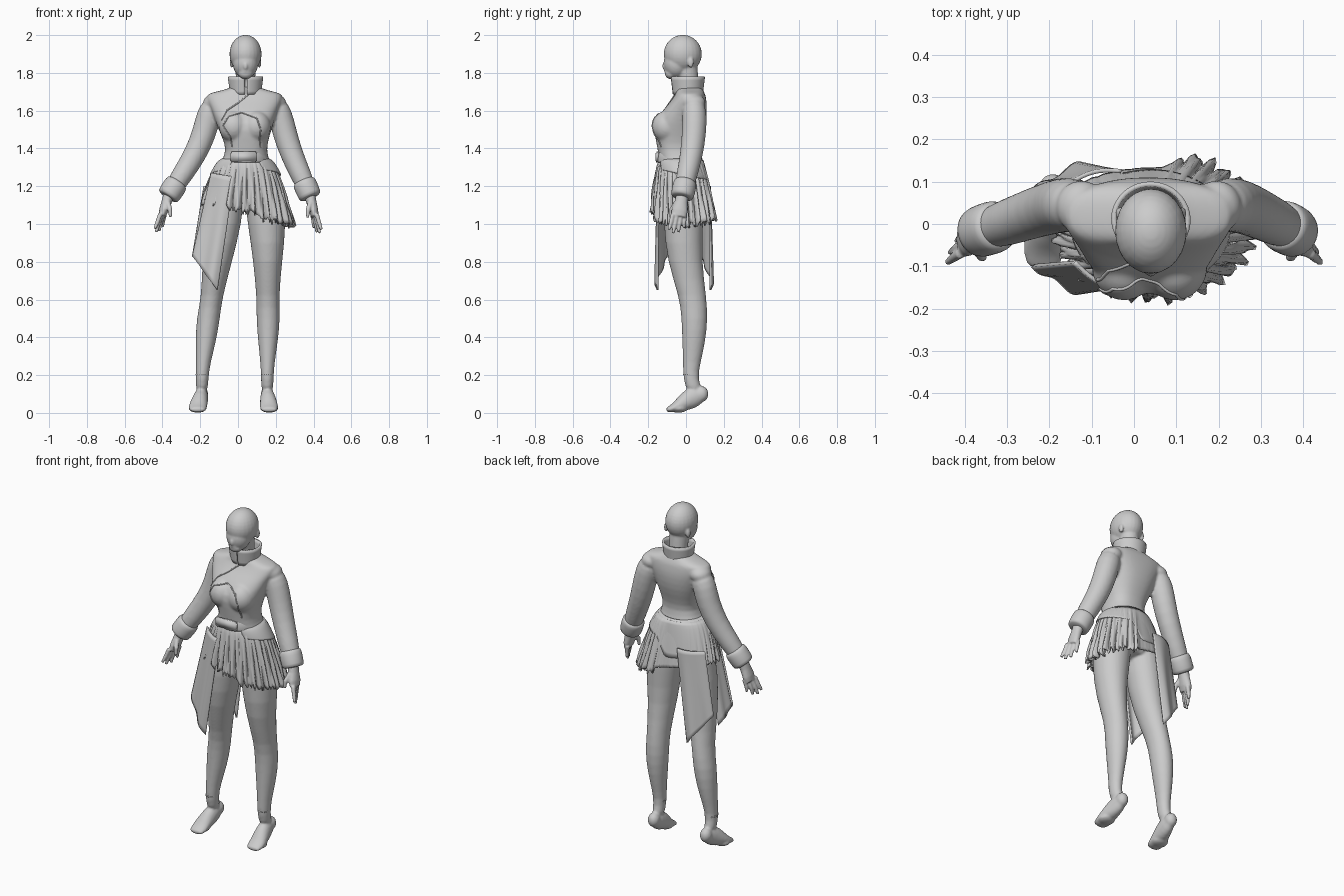
import bpy, bmesh, math, random
from mathutils import Vector, Matrix
from mathutils.bvhtree import BVHTree

random.seed(4)
cube = bpy.data.objects.get("Cube")
if cube:
    bpy.data.objects.remove(cube)

grey = bpy.data.materials.new("plain grey")
grey.use_nodes = True
grey.diffuse_color = (0.6, 0.6, 0.6, 1)
grey.node_tree.nodes["Principled BSDF"].inputs["Base Color"].default_value = (0.6, 0.6, 0.6, 1)


def finish(name, bm, voxel=0, thick=0, subsurf=0, smooth=4):
    """Turn a bmesh into a named object with its modifiers."""
    bmesh.ops.recalc_face_normals(bm, faces=bm.faces)
    for f in bm.faces:
        f.smooth = True
    me = bpy.data.meshes.new(name)
    bm.to_mesh(me)
    bm.free()
    me.materials.append(grey)
    ob = bpy.data.objects.new(name, me)
    bpy.context.collection.objects.link(ob)
    if thick:
        m = ob.modifiers.new("Thickness", 'SOLIDIFY')
        m.thickness, m.offset = thick, 0
    if subsurf:
        ob.modifiers.new("Subdivision", 'SUBSURF').levels = subsurf
    if voxel:
        m = ob.modifiers.new("Union", 'REMESH')
        m.mode, m.voxel_size, m.use_smooth_shade = 'VOXEL', voxel, True
        m = ob.modifiers.new("Soften", 'SMOOTH')
        m.factor, m.iterations = 0.5, smooth
    return ob


def loft(bm, rings, follow=False, sides=20, power=1):
    """Skin rings (x, y, z, rx, ry), level or square to their path; power < 1 squares them."""
    pts = [Vector(r[:3]) for r in rings]
    loops = []
    for i, (x, y, z, rx, ry) in enumerate(rings):
        u, v = Vector((1, 0, 0)), Vector((0, 1, 0))
        if follow:
            t = (pts[min(i + 1, len(pts) - 1)] - pts[max(i - 1, 0)]).normalized()
            side = Vector((1, 0, 0)) if abs(t.y) > 0.7 else Vector((0, 1, 0))
            u = side.cross(t).normalized()
            v = t.cross(u)
            if abs(t.y) > 0.7:
                u, v = v, u
        loop = []
        for k in range(sides):
            c, s = math.cos(math.tau * k / sides), math.sin(math.tau * k / sides)
            c, s = math.copysign(abs(c) ** power, c), math.copysign(abs(s) ** power, s)
            loop.append(bm.verts.new(pts[i] + u * rx * c + v * ry * s))
        loops.append(loop)
    for a, b in zip(loops, loops[1:]):
        for k in range(sides):
            n = (k + 1) % sides
            bm.faces.new((a[k], a[n], b[n], b[k]))
    bm.faces.new(loops[0])
    bm.faces.new(loops[-1])


def ball(bm, centre, radii):
    mat = Matrix.Translation(centre) @ Matrix.Diagonal((*radii, 1))
    bmesh.ops.create_uvsphere(bm, u_segments=24, v_segments=16, radius=1, matrix=mat)


def sheet(bm, nu, nv, func, wrap=False):
    """Grid surface from func(u, v)."""
    g = [[bm.verts.new(func(i / nu, j / nv)) for j in range(nv + 1)]
         for i in range(nu if wrap else nu + 1)]
    for i in range(nu):
        a, b = g[i], g[(i + 1) % len(g)]
        for j in range(nv):
            bm.faces.new((a[j], b[j], b[j + 1], a[j + 1]))


def back_smoothness(c, s):
    """1 across the back right of the hips, 0 at the front and left."""
    return max(s, 0) ** .5 * min(max(1.2 - 3 * c, 0), 1)


# Head, face, ears and neck
bm = bmesh.new()
ball(bm, (.04, -.017, 1.9), (.085, .101, .101))
ball(bm, (.04, -.05, 1.85), (.067, .068, .08))
ball(bm, (.04, -.08, 1.797), (.038, .032, .03))
ball(bm, (.04, -.113, 1.836), (.011, .013, .022))
ball(bm, (.04, -.106, 1.808), (.02, .009, .008))
for s in (-1, 1):
    ball(bm, (.04 + s * .073, .025, 1.855), (.011, .016, .028))
loft(bm, [(.04, .025, 1.65, .058, .055), (.04, .015, 1.75, .05, .052), (.04, 0, 1.84, .055, .06)])
finish("head", bm, voxel=.006, smooth=3)

# Jacket: torso, bust and sleeves
SLEEVES = {
    "right": [(-.125, .04, 1.642), (-.155, .046, 1.58), (-.178, .043, 1.48),
              (-.225, .03, 1.37), (-.295, .005, 1.26), (-.355, -.015, 1.17)],
    "left": [(.195, .04, 1.642), (.223, .046, 1.58), (.248, .043, 1.48),
             (.283, .03, 1.37), (.333, .005, 1.26), (.372, -.015, 1.17)],
}
bm = bmesh.new()
loft(bm, [(.035, -.02, 1.25, .16, .115), (.04, -.03, 1.33, .13, .11), (.045, -.045, 1.39, .104, .105),
          (.04, -.042, 1.46, .125, .121), (.036, -.036, 1.53, .152, .14), (.035, -.002, 1.61, .178, .115),
          (.035, .014, 1.65, .2, .095), (.035, .022, 1.683, .202, .082), (.036, .022, 1.695, .18, .075),
          (.038, .018, 1.715, .09, .07), (.04, .015, 1.73, .07, .065)], sides=28, power=.82)
for s in (-1, 1):
    ball(bm, (.037 + s * .06, -.1, 1.515), (.078, .082, .085))
for path in SLEEVES.values():
    widths = (.06, .066, .065, .061, .056, .05)
    loft(bm, [(*p, w, w) for p, w in zip(path, widths)], follow=True)
    ball(bm, path[0], (.06, .064, .046))
jacket = finish("jacket", bm, voxel=.008, subsurf=1, smooth=4)

# Stand-up collar with a narrow gap at the throat
bm = bmesh.new()


def collar_point(u, v):
    a = -math.pi / 2 + .1 + u * (math.tau - .15)
    r = .076 + .012 * v
    return (.04 + r * math.cos(a), .008 + .95 * r * math.sin(a) + .006 * u, 1.685 + .095 * v)


sheet(bm, 40, 5, collar_point)
finish("collar", bm, thick=.012)

# Raised jacket trims laid on the chest
bpy.context.view_layer.update()
tree = BVHTree.FromObject(jacket, bpy.context.evaluated_depsgraph_get())


def trim(name, line):
    cu = bpy.data.curves.new(name, 'CURVE')
    cu.dimensions, cu.bevel_depth = '3D', .004
    pts = []
    for (x0, z0), (x1, z1) in zip(line, line[1:]):
        for k in range(8):
            x, z = x0 + (x1 - x0) * k / 8, z0 + (z1 - z0) * k / 8
            hit = tree.ray_cast(Vector((x, -1, z)), Vector((0, 1, 0)))[0]
            if hit:
                pts.append(hit)
    sp = cu.splines.new('POLY')
    sp.points.add(len(pts) - 1)
    for p, co in zip(sp.points, pts):
        p.co = (*co, 1)
    cu.materials.append(grey)
    bpy.context.collection.objects.link(bpy.data.objects.new(name, cu))


trim("jacket_flap_edge", [(.06, 1.69), (.0, 1.64), (-.06, 1.6), (-.09, 1.54)])
trim("bodice_upper_edge", [(-.08, 1.52), (-.05, 1.57), (.02, 1.59), (.1, 1.56), (.12, 1.5)])
trim("bodice_right_seam", [(-.08, 1.52), (-.04, 1.46), (-.03, 1.4)])
trim("bodice_left_seam", [(.12, 1.5), (.115, 1.45), (.12, 1.4)])

# Belt and buckle
bm = bmesh.new()
loft(bm, [(.045, -.045, 1.325, .115, .112), (.045, -.045, 1.335, .118, .115),
          (.045, -.045, 1.375, .11, .11), (.045, -.045, 1.385, .104, .104)], sides=40)
finish("belt", bm)
bm = bmesh.new()
bmesh.ops.create_cube(bm, size=1, matrix=Matrix.Translation((.03, -.152, 1.355)) @ Matrix.Diagonal((.14, .02, .055, 1)))
bmesh.ops.bevel(bm, geom=bm.edges[:], offset=.006, segments=2, affect='EDGES')
finish("buckle", bm)

# Pelvis, legs and feet standing on raised heels
LEGS = {
    "right": [(-.055, -.01, 1.2, .1, .11), (-.08, -.015, 1, .1, .106), (-.11, -.008, .8, .079, .092),
              (-.139, .037, .61, .056, .072), (-.158, .046, .5, .063, .07), (-.17, .042, .38, .055, .062),
              (-.185, .03, .26, .038, .046), (-.19, .023, .18, .033, .038), (-.192, .05, .1, .032, .044)],
    "left": [(.13, -.01, 1.2, .11, .11), (.155, -.015, 1, .103, .106), (.157, -.008, .8, .077, .092),
             (.158, .037, .61, .059, .072), (.16, .046, .5, .064, .07), (.159, .042, .38, .053, .062),
             (.156, .03, .26, .037, .046), (.155, .023, .18, .033, .038), (.155, .05, .1, .032, .044)],
}
bm = bmesh.new()
loft(bm, [(.04, -.03, 1.36, .11, .1), (.035, -.015, 1.27, .16, .115),
          (.035, -.005, 1.17, .18, .118), (.035, -.005, 1.06, .13, .09)])
for side, toe in (("right", -.022), ("left", .01)):
    loft(bm, LEGS[side])
    x = LEGS[side][-1][0]
    ball(bm, (x, .082, .1), (.034, .037, .042))
    loft(bm, [(x, .1, .1, .028, .028), (x, .05, .09, .037, .058), (x + toe * .5, 0, .062, .044, .052),
              (x + toe, -.05, .031, .05, .029), (x + toe, -.085, .019, .046, .018),
              (x + toe, -.106, .015, .036, .011)], follow=True)
    ball(bm, (x + toe, -.04, .024), (.048, .05, .023))
finish("legs", bm, voxel=.007, subsurf=1, smooth=3)

# Ankle bands, cuffs and hands
for side, s in (("right", -1), ("left", 1)):
    bm = bmesh.new()
    x = LEGS[side][-2][0]
    loft(bm, [(x, .026, z, .034, .041) for z in (.2, .206)])
    finish(side + "_ankle_band", bm)

    a, b = (Vector(p) for p in SLEEVES[side][-2:])
    d = (b - a).normalized()
    bm = bmesh.new()
    loft(bm, [(*(b + d * k), r, r) for k, r in
              ((-.068, .045), (-.06, .06), (-.04, .064), (.02, .062), (.034, .058), (.034, .035))], follow=True)
    finish(side + "_cuff", bm, subsurf=1)

    bm = bmesh.new()
    w = b + d * .02
    drop = Vector((s * .29 - .04, -.18, -1)).normalized()
    palm = w + drop * .075
    loft(bm, [(*w, .03, .033), (*(w + drop * .04), .027, .035),
              (*(w + drop * .085), .025, .043), (*(w + drop * .118), .019, .04)], follow=True)
    for k in range(4):
        root = palm + drop * .03 + Vector((s * (.012 - .008 * k), -.033 + .022 * k, 0))
        bend = Vector((s * (.1 - .12 * k), .1 * (k - 1.5), 0)) * .25
        n = (.085, .105, .1, .075)[k]
        loft(bm, [(*root, .012, .012), (*(root + (drop + bend) * n * .55), .0115, .0115),
                  (*(root + (drop + bend * 2) * n), .008, .008)], follow=True, sides=10)
    t = w + drop * .045 + Vector((-s * .008, -.025, 0))
    loft(bm, [(*t, .015, .015), (*(t + Vector((-s * .012, -.025, -.035))), .013, .013),
              (*(t + Vector((-s * .014, -.03, -.075))), .008, .008)], follow=True, sides=10)
    finish(side + "_hand", bm, voxel=.005, smooth=2)

# Ragged pleated skirt, longest on the left, smooth at the back right
ragged = [random.uniform(-.018, .018) for _ in range(240)]


def skirt_point(u, v):
    a = u * math.tau
    c, s = math.cos(a), math.sin(a)
    flat = back_smoothness(c, s)
    hem = 1.065 - .05 * c + ragged[int(u * 240) % 240] * (1 - .9 * flat) - (.02 if c > .25 else 0)
    flare = v ** .65
    fold = (.014 * math.sin(34 * a) + .009 * math.sin(55 * a + 5 * v)) * v * (.5 + .5 * max(c, -s, 0)) * (1 - .95 * flat)
    rx = .135 + .1 * flare + fold
    ry = .115 + (.055 - .04 * flat) * flare + fold
    return (.04 + .008 * v + rx * c, -.025 + .025 * v + ry * s, 1.335 + (hem - 1.335) * v)


bm = bmesh.new()
sheet(bm, 240, 14, skirt_point, wrap=True)
finish("pleated_skirt", bm, thick=.008)

# Smooth hip flaps of the jacket, open at the front and longer behind
bm = bmesh.new()


def hip_point(u, v):
    a = -math.pi / 2 + .5 + u * (math.tau - 1)
    c, s = math.cos(a), math.sin(a)
    f = v ** .6
    return (.04 + (.12 + .065 * f) * c, -.03 + .02 * v + (.112 + .024 * f) * s,
            1.345 - (.085 + .03 * s + .1 * back_smoothness(c, s)) * v)


sheet(bm, 60, 8, hip_point)
finish("hip_flaps", bm, thick=.008)


# Hanging cloth panels on the right, front and back
def panel(name, corners):
    tl, tr, bl, br = (Vector(c) for c in corners)
    out = 1 if tl.y > 0 else -1

    def point(u, v):
        p = tl.lerp(tr, u).lerp(bl.lerp(br, u), v)
        p.y += out * (.01 * math.sin(u * 9 + 1) * v + .02 * math.sin(u * math.pi))
        return p
    bm = bmesh.new()
    sheet(bm, 20, 20, point)
    finish(name, bm, thick=.01)


panel("front_panel", [(-.14, -.09, 1.27), (-.02, -.148, 1.25), (-.24, -.09, .83), (-.11, -.155, .65)])
panel("back_panel", [(-.18, .075, 1.2), (-.03, .125, 1.2), (-.24, .07, .83), (-.1, .135, .65)])
